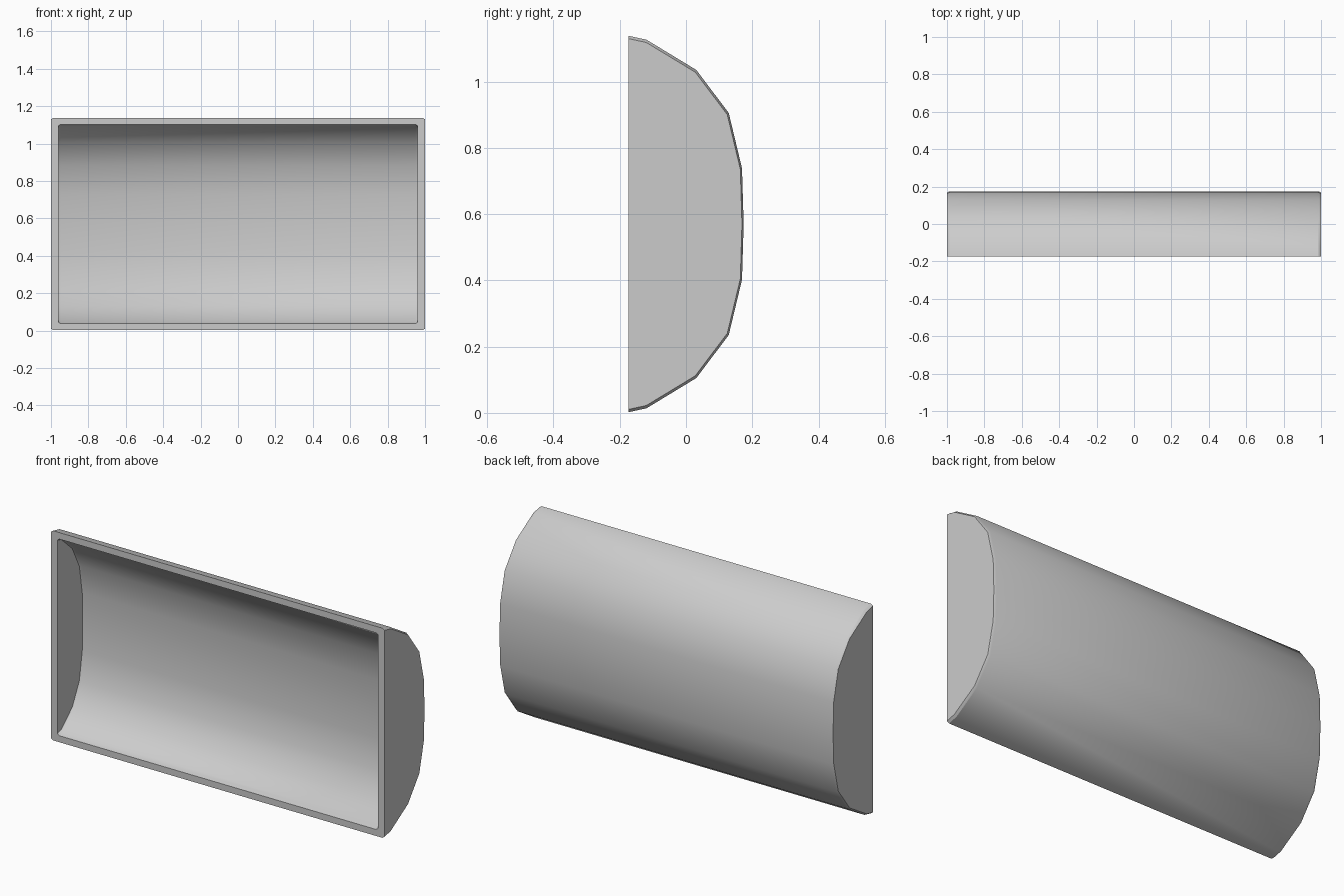
import bpy, bmesh, math

if "Cube" in bpy.data.objects:
    bpy.data.objects.remove(bpy.data.objects["Cube"])

MID_Z, FRONT = 0.57, -0.174
# lower half of the curved cross-section: (depth behind front, z)
half = [(0, 0.002), (0.055, 0.014), (0.205, 0.105), (0.303, 0.235),
        (0.343, 0.402), (0.348, 0.57)]
profile = half + [(d, 2 * MID_Z - z) for d, z in reversed(half[:-1])]

bm = bmesh.new()


def trough(sx, sd, sz):
    """Closed-ended curved skin with softened end edges; returns its front rim loop."""
    rings = []
    for x, k in ((-1, 0.985), (-0.987, 1), (0.987, 1), (1, 0.985)):
        rings.append([bm.verts.new((x * sx, FRONT + d * sd * k,
                                    MID_Z + (z - MID_Z) * sz * k))
                      for d, z in profile])
    for a, b in zip(rings, rings[1:]):
        for i in range(len(profile) - 1):
            bm.faces.new((a[i], a[i + 1], b[i + 1], b[i]))
    bm.faces.new(rings[0])
    bm.faces.new(rings[-1])
    return [r[0] for r in rings] + [r[-1] for r in reversed(rings)]


# outer skin, shallower inner hollow, and the flat front rim joining them
outer = trough(1, 1, 1)
inner = trough(0.961, 0.63, 0.938)
n = len(outer)
for i in range(n):
    j = (i + 1) % n
    bm.faces.new((outer[i], outer[j], inner[j], inner[i]))
bmesh.ops.recalc_face_normals(bm, faces=bm.faces[:])

mesh = bpy.data.meshes.new("curved_shell")
bm.to_mesh(mesh)
bm.free()
shell = bpy.data.objects.new("curved_shell", mesh)
bpy.context.collection.objects.link(shell)
bpy.context.view_layer.objects.active = shell
shell.select_set(True)
bpy.ops.object.shade_smooth_by_angle(angle=math.radians(30))
